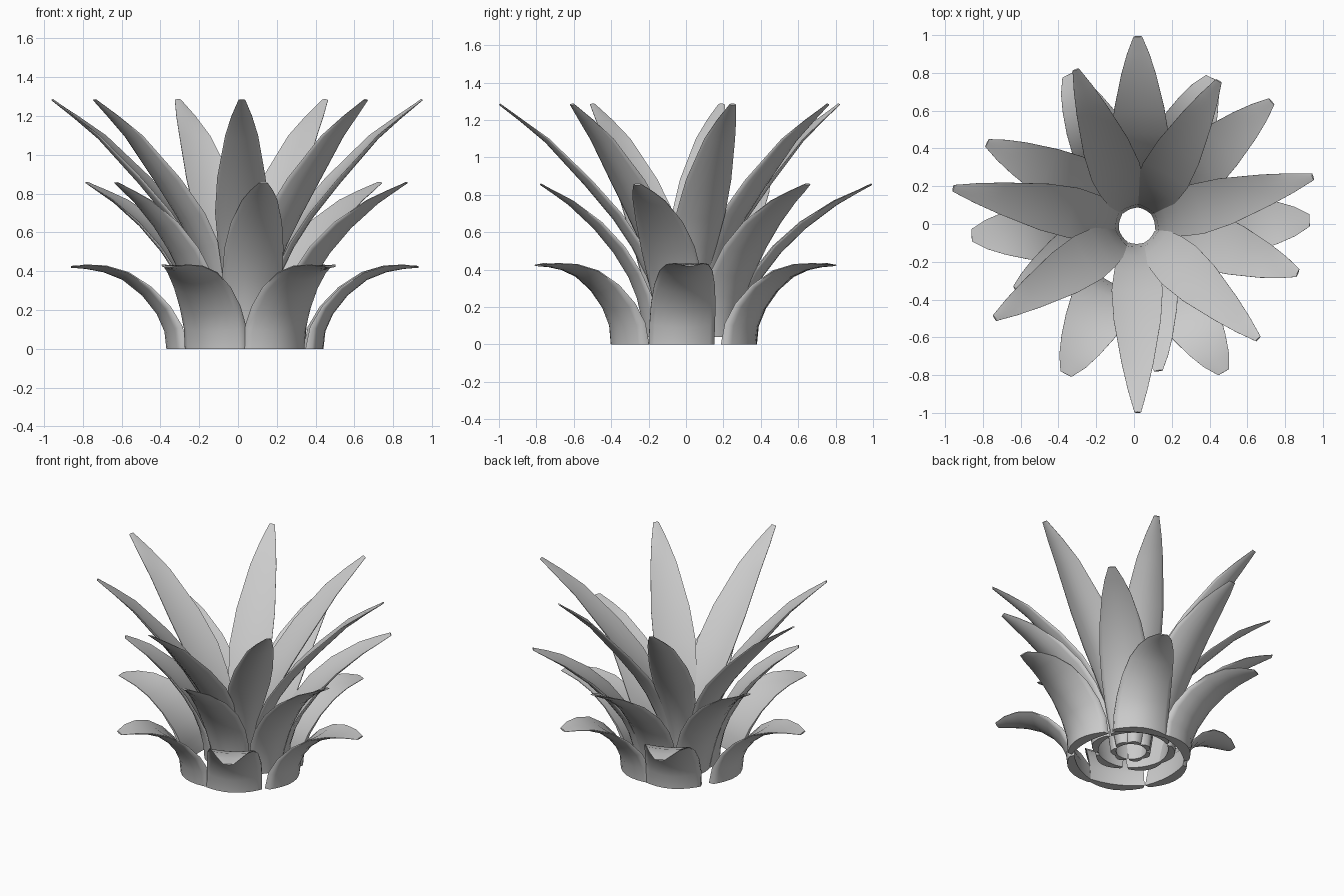
import bpy, bmesh, math
from mathutils import Vector

if "Cube" in bpy.data.objects:
    bpy.data.objects.remove(bpy.data.objects["Cube"])

grey = bpy.data.materials.new("leaf_grey")
grey.diffuse_color = (0.6, 0.6, 0.6, 1)
grey.use_nodes = True
grey.node_tree.nodes["Principled BSDF"].inputs["Base Color"].default_value = grey.diffuse_color

ACROSS = [-1, -0.85, -0.6, -0.3, 0, 0.3, 0.6, 0.85, 1]


def leaf(name, stations, centre, tip, skew=0):
    """Curved leaf; stations = (radius, height, width, cup depth, thickness)."""
    c = Vector((centre[0], centre[1], 0))
    out = Vector((tip[0], tip[1], 0)) - c
    reach = out.length
    out.normalize()
    side = Vector((-out.y, out.x, 0))
    up = Vector((0, 0, 1))
    r0, r1 = stations[0][0], stations[-1][0]
    spine = [(r0 + (s[0] - r0) * (reach - r0) / (r1 - r0), s[1]) for s in stations]

    bm = bmesh.new()
    rings = []
    last = len(spine) - 1
    for i, (r, z) in enumerate(spine):
        _, _, width, cup, thick = stations[i]
        a, b = spine[max(i - 1, 0)], spine[min(i + 1, last)]
        tr, tz = (0, 1) if i == 0 else (b[0] - a[0], b[1] - a[1])
        n = (up * tr - out * tz).normalized()
        mid = c + out * r + up * z + side * skew * (1 - i / last)
        taper = min(0.85, 0.5 + 0.12 * i)  # blunt edges at the foot, thin above
        under = [mid + side * (width / 2 * u) + n * (cup * u * u) for u in ACROSS]
        upper = [p + n * thick * (1 - taper * u * u) for p, u in zip(under, ACROSS)]
        rings.append([bm.verts.new(p) for p in under + upper[::-1]])
    count = len(rings[0])
    for lo, hi in zip(rings, rings[1:]):
        for j in range(count):
            k = (j + 1) % count
            bm.faces.new((lo[j], lo[k], hi[k], hi[j]))
    # crescent end caps as quad strips
    for ring in (rings[0], rings[-1]):
        for j in range(len(ACROSS) - 1):
            bm.faces.new((ring[j], ring[j + 1], ring[count - 2 - j], ring[count - 1 - j]))
    bmesh.ops.recalc_face_normals(bm, faces=bm.faces)

    me = bpy.data.meshes.new(name)
    bm.to_mesh(me)
    bm.free()
    me.materials.append(grey)
    me.shade_smooth()
    me.set_sharp_from_angle(angle=math.radians(60))
    bpy.context.collection.objects.link(bpy.data.objects.new(name, me))


# Short outer leaves that bend over flat
lower = [(.405, 0, .35, .065, .068), (.415, .09, .35, .065, .062),
         (.455, .18, .345, .06, .054), (.53, .275, .325, .054, .045),
         (.63, .355, .285, .042, .036), (.73, .395, .225, .032, .028),
         (.82, .412, .155, .02, .02), (.895, .418, .065, .005, .01)]
# Middle leaves
middle = [(.27, .04, .22, .05, .05), (.28, .14, .26, .052, .05),
          (.31, .25, .29, .053, .048), (.36, .36, .31, .052, .045),
          (.45, .49, .305, .05, .042), (.57, .62, .265, .042, .034),
          (.72, .745, .185, .026, .022), (.81, .803, .12, .014, .016),
          (.89, .852, .045, .004, .01)]
# Tall inner leaves
upper = [(.13, .06, .085, .025, .035), (.15, .2, .135, .034, .04),
         (.2, .36, .19, .044, .045), (.28, .52, .24, .05, .044),
         (.38, .67, .27, .05, .04), (.53, .85, .25, .043, .034),
         (.74, 1.08, .17, .026, .022), (.87, 1.19, .105, .013, .016),
         (.985, 1.28, .035, .003, .01)]

lower_tips = [(.93, .02, -.025), (.41, .775, -.01), (-.35, .79, 0),
              (-.86, -.06, 0), (-.36, -.795, 0), (.475, -.785, -.015)]
for i, (x, y, skew) in enumerate(lower_tips):
    leaf(f"lower_leaf_{i + 1}", lower, (.035, -.01), (x, y), skew)

middle_tips = [(.02, .995), (-.78, .43), (-.63, -.35), (.13, -.78), (.87, -.26), (.73, .65)]
for i, tip in enumerate(middle_tips):
    leaf(f"middle_leaf_{i + 1}", middle, (.04, .04), tip)

upper_tips = [(.95, .25), (.45, .76), (-.31, .82), (-.96, .19),
              (-.74, -.5), (.02, -1.0), (.66, -.61)]
for i, tip in enumerate(upper_tips):
    leaf(f"upper_leaf_{i + 1}", upper, (.015, -.01), tip)
